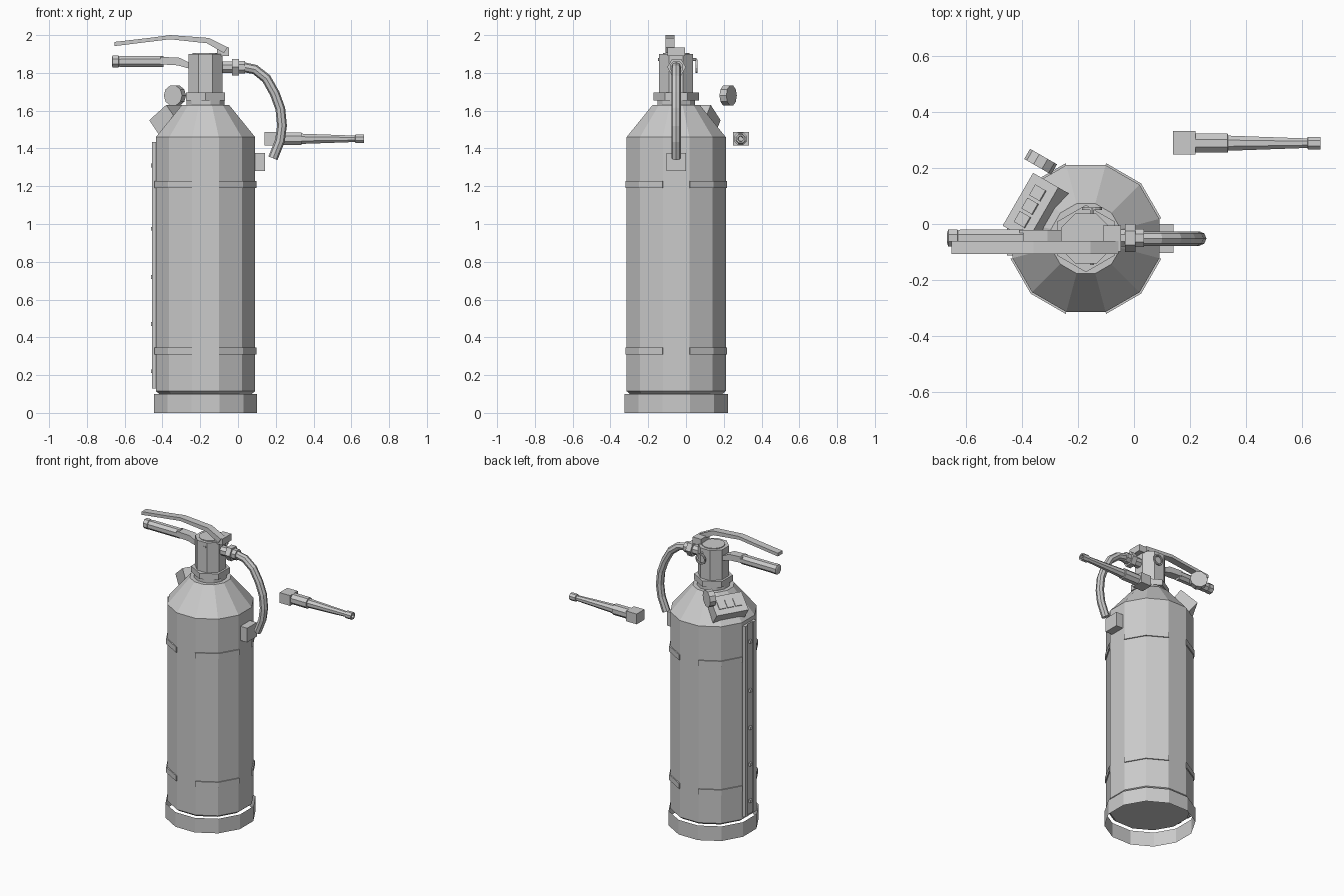
import bpy, bmesh
from math import pi, cos, sin, radians
from mathutils import Matrix, Vector

cube = bpy.data.objects.get("Cube")
if cube:
    bpy.data.objects.remove(cube, do_unlink=True)

grey = bpy.data.materials.new("plain_grey")
grey.use_nodes = True
GREY = (0.6, 0.6, 0.6, 1)
grey.diffuse_color = GREY
grey.node_tree.nodes["Principled BSDF"].inputs["Base Color"].default_value = GREY

CX, CY = -0.172, -0.052
AXIS = Matrix.Translation((CX, CY, 0))


def finish(name, bm, matrix=Matrix(), closed=True):
    if closed:
        bmesh.ops.recalc_face_normals(bm, faces=bm.faces)
    mesh = bpy.data.meshes.new(name)
    bm.to_mesh(mesh)
    bm.free()
    mesh.materials.append(grey)
    obj = bpy.data.objects.new(name, mesh)
    obj.matrix_world = matrix
    bpy.context.collection.objects.link(obj)
    return obj


def lathe(name, profile, sides, matrix=AXIS, caps=True, turn=0.5):
    """Faceted solid of revolution; radii are measured to the flats."""
    bm = bmesh.new()
    rings = []
    for r, z in profile:
        r /= cos(pi / sides)
        angles = [2 * pi * (i + turn) / sides for i in range(sides)]
        rings.append([bm.verts.new((r * cos(a), r * sin(a), z)) for a in angles])
    for low, high in zip(rings, rings[1:]):
        for i in range(sides):
            j = (i + 1) % sides
            bm.faces.new((low[i], low[j], high[j], high[i]))
    if caps:
        bm.faces.new(rings[0][::-1])
        bm.faces.new(rings[-1])
    return finish(name, bm, matrix, caps)


def box(name, low, high, matrix=Matrix()):
    low, high = Vector(low), Vector(high)
    bm = bmesh.new()
    bmesh.ops.create_cube(bm, size=1)
    for v in bm.verts:
        v.co = (low + high) / 2 + v.co * (high - low)
    return finish(name, bm, matrix)


def side_plate(name, outline, y0, y1):
    """Outline in x and z, extruded along y."""
    bm = bmesh.new()
    face = bm.faces.new([bm.verts.new((x, y0, z)) for x, z in outline])
    moved = bmesh.ops.extrude_face_region(bm, geom=[face])["geom"]
    bmesh.ops.translate(bm, vec=(0, y1 - y0, 0),
                        verts=[g for g in moved if isinstance(g, bmesh.types.BMVert)])
    return finish(name, bm)


def along_x(y, z):
    return Matrix.Translation((0, y, z)) @ Matrix.Rotation(pi / 2, 4, "Y")


# Tank, with an open skirt standing around its bottom
lathe("tank", [(0.245, 0.1), (0.2625, 0.115), (0.2625, 1.46), (0.125, 1.63)], 12)
lathe("base_skirt", [(0.2735, 0), (0.2735, 0.1)], 12, caps=False)

# Strap pieces across the diagonal faces of the tank
for level, z in (("lower", 0.31), ("upper", 1.19)):
    for quarter in range(4):
        bm = bmesh.new()
        columns = []
        for k in range(3):
            a = pi / 2 * quarter + radians(15 + 30 * k)
            columns.append([bm.verts.new((r * cos(a), r * sin(a), h))
                            for r, h in ((0.268, z), (0.279, z),
                                         (0.279, z + 0.037), (0.268, z + 0.037))])
        for a, b in zip(columns, columns[1:]):
            for i in range(4):
                j = (i + 1) % 4
                bm.faces.new((a[i], b[i], b[j], a[j]))
        bm.faces.new(columns[0])
        bm.faces.new(columns[-1])
        finish(f"{level}_strap_{quarter + 1}", bm, AXIS)

# Channel rail with rivets down the right side
box("rail_back", (-0.445, CY - 0.06, 0.13), (-0.434, CY + 0.06, 1.435))
for name, s in (("front", -1), ("back", 1)):
    a, b = sorted((CY + s * 0.03, CY + s * 0.06))
    box(f"rail_{name}_flange", (-0.455, a, 0.13), (-0.434, b, 1.435))
for i, z in enumerate((0.22, 0.47, 0.72, 0.975, 1.31)):
    box(f"rail_rivet_{i + 1}", (-0.46, CY - 0.01, z - 0.01), (-0.44, CY + 0.01, z + 0.01))

# Neck, nut and valve
lathe("neck_collar", [(0.1, 1.625), (0.1, 1.655)], 12)
lathe("neck_nut", [(0.104, 1.655), (0.104, 1.695)], 6)
lathe("valve_body", [(0.09, 1.69), (0.09, 1.9)], 8)
lathe("valve_cap", [(0.07, 1.895), (0.07, 1.905)], 12)

# Safety pin with its ring
pin_turn = Matrix.Translation((-0.15, 0, 1.87)) @ Matrix.Rotation(-pi / 2, 4, "X")
lathe("safety_pin", [(0.007, -0.147), (0.007, 0.055)], 6, pin_turn)
ring_turn = Matrix.Translation((-0.15, 0.055, 1.835)) @ Matrix.Rotation(-pi / 2, 4, "X")
lathe("pin_ring", [(0.036, -0.005), (0.036, 0.005), (0.027, 0.005),
                   (0.027, -0.005), (0.036, -0.005)], 12, ring_turn, caps=False)

# Squeeze lever and its pivot block
side_plate("squeeze_lever", [(-0.653, 1.964), (-0.47, 1.985), (-0.36, 2.0), (-0.155, 1.985),
                             (-0.055, 1.935), (-0.075, 1.905), (-0.165, 1.957),
                             (-0.36, 1.978), (-0.653, 1.942)], -0.108, -0.06)
box("pivot_block", (-0.11, -0.098, 1.89), (-0.047, -0.005, 1.935))

# Carrying handle
side_plate("handle_arm", [(-0.41, 1.885), (-0.31, 1.88), (-0.25, 1.85), (-0.25, 1.82),
                          (-0.32, 1.84), (-0.41, 1.845)], -0.08, -0.022)
lathe("handle_grip", [(0.02, -0.668), (0.031, -0.664), (0.031, -0.632), (0.027, -0.63),
                      (0.03, -0.62), (0.03, -0.395)], 8, along_x(-0.05, 1.86))

# Hose with its fittings and clip
lathe("hose_stem", [(0.03, -0.1), (0.03, -0.025)], 8, along_x(-0.05, 1.83))
lathe("hose_nut", [(0.043, -0.032), (0.043, 0.005)], 6, along_x(-0.05, 1.83))
lathe("hose_ferrule", [(0.033, 0.005), (0.033, 0.036)], 8, along_x(-0.05, 1.83))
path = [(0.03, 1.83), (0.09, 1.818), (0.15, 1.77), (0.195, 1.69), (0.224, 1.61),
        (0.233, 1.52), (0.222, 1.44), (0.185, 1.348)]
curve = bpy.data.curves.new("hose", "CURVE")
curve.dimensions = "3D"
curve.bevel_depth = 0.026
curve.bevel_resolution = 2
curve.use_fill_caps = True
spline = curve.splines.new("POLY")
spline.points.add(len(path) - 1)
spline.use_smooth = False
for point, (x, z) in zip(spline.points, path):
    point.co = (x, -0.052, z, 1)
curve.materials.append(grey)
bpy.context.collection.objects.link(bpy.data.objects.new("hose", curve))
box("hose_clip", (0.08, CY - 0.052, 1.28), (0.142, CY + 0.052, 1.377))

# Round gauge set off behind the valve
gauge_turn = (Matrix.Translation((-0.334, 0.223, 1.68)) @ Matrix.Rotation(pi / 3, 4, "Z")
              @ Matrix.Rotation(pi / 2, 4, "Y"))
lathe("gauge", [(0.053, -0.021), (0.053, 0.021)], 10, gauge_turn)

# Tilted box with three windows on the shoulder
shoulder = (AXIS @ Matrix.Rotation(radians(150), 4, "Z")
            @ Matrix.Translation((0.229, 0, 1.59)) @ Matrix.Rotation(radians(38), 4, "Y"))
# Local z points out of the box face
box("shoulder_box", (-0.066, -0.109, -0.094), (0.066, 0.109, 0), shoulder)
for i in (-1, 0, 1):
    box(f"box_window_{i + 2}", (-0.027, i * 0.055 - 0.022, -0.002),
        (0.027, i * 0.055 + 0.022, 0.006), shoulder)

# Separate discharge nozzle
box("nozzle_block", (0.14, 0.249, 1.416), (0.22, 0.333, 1.486))
lathe("nozzle_tube", [(0.034, 0.215), (0.034, 0.335), (0.027, 0.337), (0.017, 0.62),
                      (0.023, 0.622), (0.023, 0.667), (0.014, 0.667), (0.012, 0.6)],
      8, along_x(0.289, 1.451))
